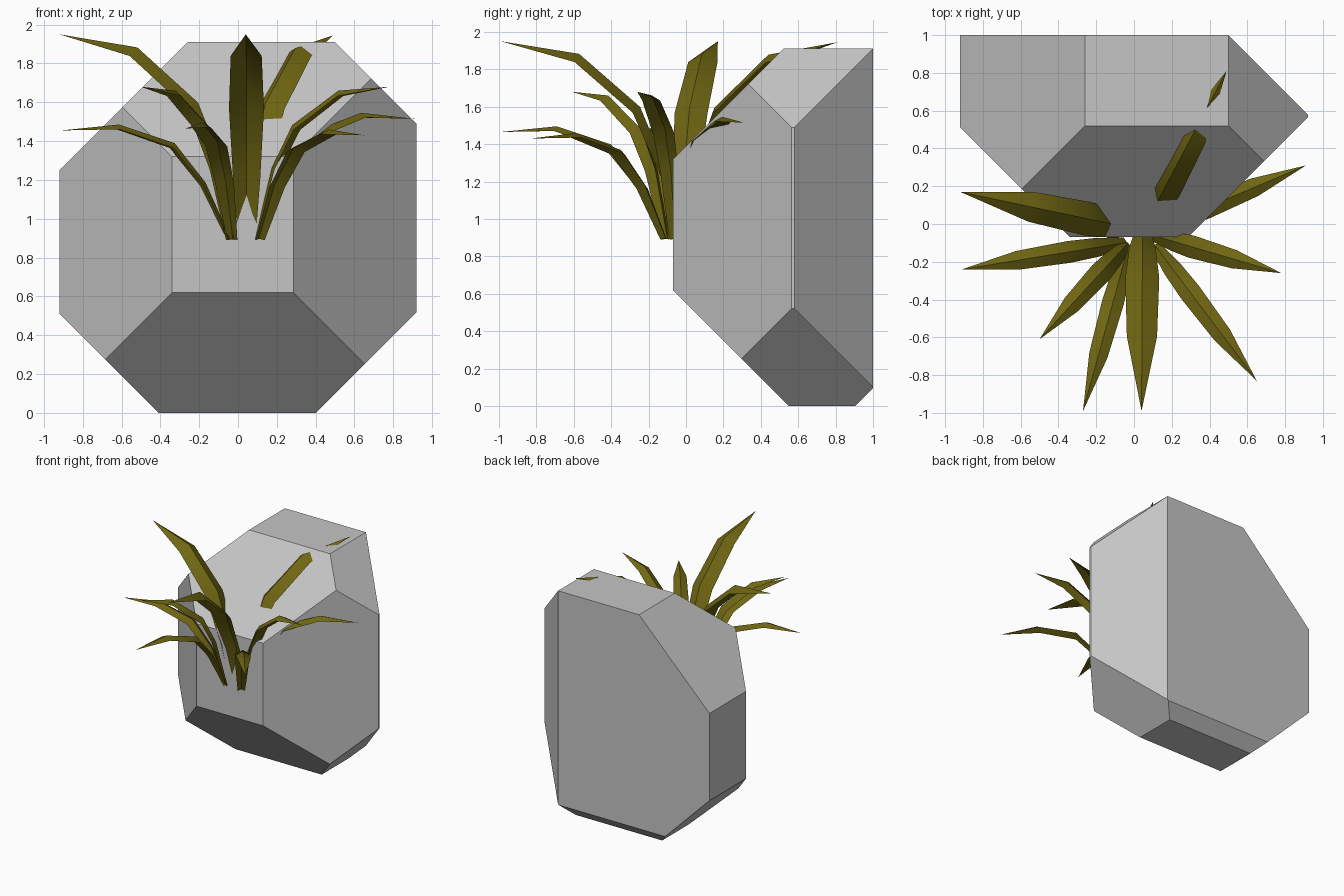
import bpy, bmesh
from mathutils import Vector

if "Cube" in bpy.data.objects:
    bpy.data.objects.remove(bpy.data.objects["Cube"])


def material(name, rgb):
    m = bpy.data.materials.new(name)
    m.diffuse_color = (*rgb, 1)
    m.use_nodes = True
    m.node_tree.nodes["Principled BSDF"].inputs["Base Color"].default_value = m.diffuse_color
    return m


def add_object(name, bm, mat):
    me = bpy.data.meshes.new(name)
    bm.to_mesh(me)
    bm.free()
    me.materials.append(mat)
    ob = bpy.data.objects.new(name, me)
    bpy.context.collection.objects.link(ob)
    return ob


stone = material("stone grey", (0.56, 0.56, 0.56))
olive = material("olive leaf", (0.16, 0.133, 0.006))

# Rock: a block trimmed by 45 degree chamfer planes (normal . p <= distance)
bm = bmesh.new()
bmesh.ops.create_cube(bm, size=1)
for v in bm.verts:
    v.co = Vector((v.co.x * 1.84, 0.465 + v.co.y * 1.07, 0.955 + v.co.z * 1.91))
chamfers = [
    ((0, -1, -1), -0.55),   # front bottom
    ((0, -1, 1), 1.39),     # front top
    ((-1, -1, 0), 0.41),    # front left
    ((1, -1, 0), 0.355),    # front right
    ((1, 1, 0), 1.50),      # back right
    ((-1, 0, -1), 0.41),    # bottom left
    ((1, 0, -1), 0.40),     # bottom right
    ((-1, 0, 1), 2.17),     # top left
    ((1, 0, 1), 2.41),      # top right
    ((0, 1, -1), 0.905),    # back bottom
]
for n, d in chamfers:
    n = Vector(n)
    cut = bmesh.ops.bisect_plane(
        bm, geom=bm.verts[:] + bm.edges[:] + bm.faces[:], dist=1e-5,
        plane_co=n * d / n.length_squared, plane_no=n, clear_outer=True)
    edges = [e for e in cut["geom_cut"] if isinstance(e, bmesh.types.BMEdge)]
    bmesh.ops.contextual_create(bm, geom=edges)
bmesh.ops.recalc_face_normals(bm, faces=bm.faces)
add_object("rock", bm, stone)

# Leaf side profiles: (share of reach, share of height, half width, fold depth)
TALL = [(0, 0, .045, .02), (.08, .3, .07, .04), (.25, .64, .09, .05),
        (.58, .895, .08, .05), (1, 1, 0, 0)]
MID = [(0, 0, .03, .015), (.15, .46, .05, .03), (.3, .72, .06, .035),
       (.63, .94, .05, .03), (1, 1, 0, 0)]
LOW = [(0, 0, .028, .015), (.16, .5, .05, .025), (.34, .84, .058, .03),
       (.66, 1.01, .05, .025), (1, 1, 0, 0)]
BASE_Z = 0.89


def leaf(name, profile, base, tip):
    """Arching blade folded along a raised midrib."""
    start = Vector((*base, BASE_Z))
    reach = Vector((tip[0] - base[0], tip[1] - base[1], 0))
    height = tip[2] - BASE_Z
    out = reach.normalized()
    side = Vector((-out.y, out.x, 0))
    pts = [start + reach * t + Vector((0, 0, h * height)) for t, h, _, _ in profile]
    bm = bmesh.new()
    rows = []
    for i, (_, _, w, fold) in enumerate(profile[:-1]):
        tangent = (pts[i + 1] - pts[max(i - 1, 0)]).normalized()
        up = tangent.cross(side)
        if up.z < 0:
            up = -up
        rows.append([bm.verts.new(p) for p in
                     (pts[i] - side * w, pts[i] + up * fold, pts[i] + side * w)])
    for a, b in zip(rows, rows[1:]):
        for k in (0, 1):
            bm.faces.new((a[k], a[k + 1], b[k + 1], b[k]))
    end = bm.verts.new(pts[-1])
    for k in (0, 1):
        bm.faces.new((rows[-1][k], rows[-1][k + 1], end))
    bmesh.ops.recalc_face_normals(bm, faces=bm.faces)
    bm.normal_update()
    if sum(f.normal.z for f in bm.faces) < 0:
        bmesh.ops.reverse_faces(bm, faces=bm.faces)
    ob = add_object(name, bm, olive)
    bpy.ops.object.select_all(action='DESELECT')
    bpy.context.view_layer.objects.active = ob
    ob.select_set(True)
    bpy.ops.object.shade_smooth_by_angle()


# Leaves: profile, base (x, y), tip (x, y, z)
leaves = [
    (TALL, (-.02, -.02), (-.92, .17, 1.95)),
    (TALL, (.045, -.05), (.04, -.99, 1.95)),
    (TALL, (.05, -.02), (.49, .81, 1.945)),
    (MID, (-.04, -.11), (-.50, -.61, 1.68)),
    (MID, (.10, -.06), (.78, -.26, 1.68)),
    (LOW, (-.05, -.10), (-.91, -.24, 1.455)),
    (LOW, (-.03, -.12), (-.27, -.99, 1.465)),
    (LOW, (.115, -.12), (.65, -.83, 1.43)),
    (LOW, (.11, -.03), (.91, .31, 1.515)),
]
for i, (profile, base, tip) in enumerate(leaves):
    leaf(f"leaf_{i + 1}", profile, base, tip)
